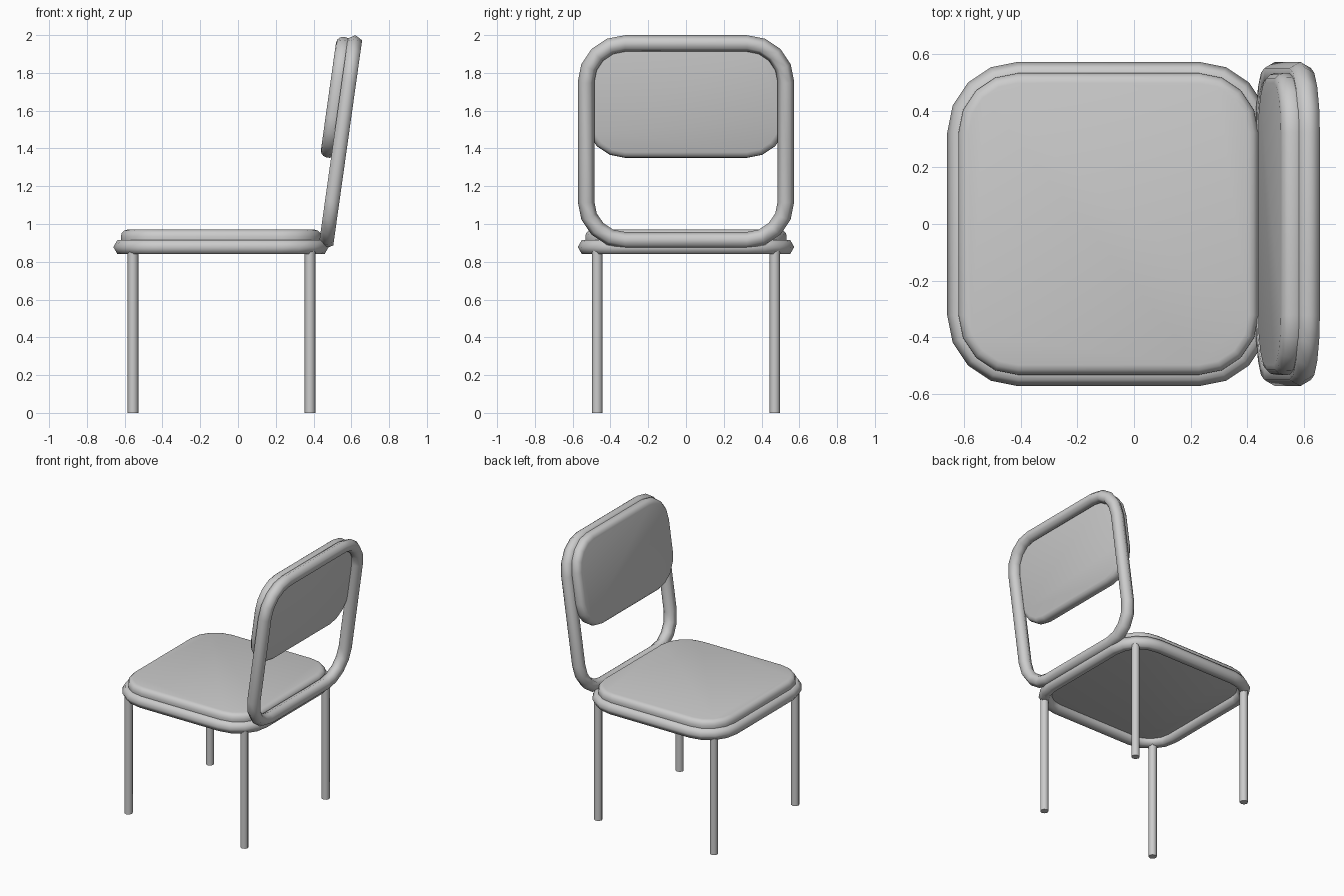
import bpy, bmesh
from math import sin, cos, pi, radians
from mathutils import Matrix

if "Cube" in bpy.data.objects:
    bpy.data.objects.remove(bpy.data.objects["Cube"], do_unlink=True)

grey = bpy.data.materials.new("grey")
grey.use_nodes = True
GREY = (0.6, 0.6, 0.6, 1)
grey.diffuse_color = GREY
grey.node_tree.nodes["Principled BSDF"].inputs["Base Color"].default_value = GREY


def outline(core_x, core_y, radius, steps=4):
    """Rounded rectangle: corner centres at the core size, grown by radius."""
    points = []
    for corner, (sx, sy) in enumerate([(1, 1), (-1, 1), (-1, -1), (1, -1)]):
        for i in range(steps + 1):
            a = (corner + i / steps) * pi / 2
            points.append((sx * core_x + radius * cos(a), sy * core_y + radius * sin(a)))
    return points


def finish(name, bm, matrix):
    bmesh.ops.recalc_face_normals(bm, faces=bm.faces)
    mesh = bpy.data.meshes.new(name)
    bm.to_mesh(mesh)
    bm.free()
    mesh.materials.append(grey)
    obj = bpy.data.objects.new(name, mesh)
    obj.matrix_world = matrix
    bpy.context.collection.objects.link(obj)
    bpy.ops.object.select_all(action="DESELECT")
    obj.select_set(True)
    bpy.context.view_layer.objects.active = obj
    bpy.ops.object.shade_smooth_by_angle(angle=radians(65))
    return obj


def loft(name, core, profile, matrix, closed):
    """Skin rounded rectangles through (radius, height) profile points."""
    bm = bmesh.new()
    rings = [[bm.verts.new((x, y, h)) for x, y in outline(*core, r)] for r, h in profile]
    pairs = list(zip(rings, rings[1:]))
    if closed:
        pairs.append((rings[-1], rings[0]))
    else:
        bm.faces.new(rings[0])
        bm.faces.new(rings[-1])
    n = len(rings[0])
    for a, b in pairs:
        for i in range(n):
            j = (i + 1) % n
            bm.faces.new((a[i], a[j], b[j], b[i]))
    return finish(name, bm, matrix)


def frame(name, matrix):
    tube = 0.044
    profile = [(0.206 + tube * cos(k * pi / 3), tube * sin(k * pi / 3)) for k in range(6)]
    loft(name, (0.32, 0.323), profile, matrix, True)


def pad(name, core, low, high, matrix, radius=0.21, edge=0.035):
    arc = [k * pi / 6 for k in range(4)]
    profile = [(radius - edge + edge * sin(a), low + edge - edge * cos(a)) for a in arc]
    profile += [(radius - edge + edge * cos(a), high - edge + edge * sin(a)) for a in arc]
    loft(name, core, profile, matrix, False)


# Seat
seat = Matrix.Translation((-0.09, 0, 0.878))
frame("seat_frame", seat)
pad("seat_cushion", (0.32, 0.323), 0.0, 0.092, seat)

# Backrest, the same frame stood up and leaning back
back = Matrix.Translation((0.543, 0, 1.435)) @ Matrix.Rotation(radians(-82), 4, "Y")
frame("back_frame", back)
pad("back_cushion", (0.112, 0.323), 0.012, 0.097, back @ Matrix.Translation((0.23, 0, 0)))

# Legs
LEG_TOP = 0.87
for end, x in (("front", -0.556), ("rear", 0.381)):
    for side, y in (("left", 0.47), ("right", -0.47)):
        bm = bmesh.new()
        bmesh.ops.create_cone(bm, cap_ends=True, segments=8, radius1=0.028,
                              radius2=0.028, depth=LEG_TOP)
        finish(f"{end}_{side}_leg", bm, Matrix.Translation((x, y, LEG_TOP / 2)))
